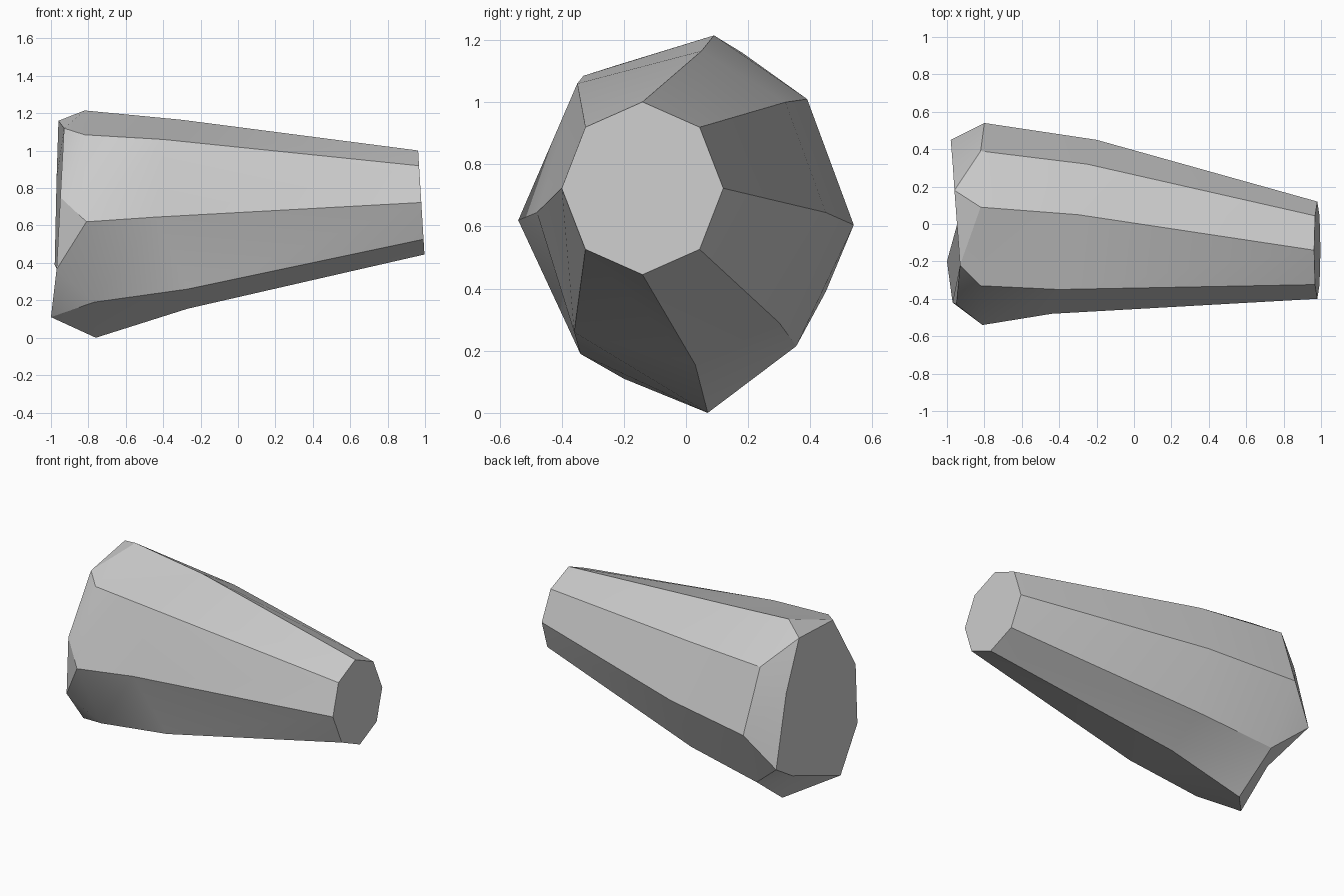
import bpy
import bmesh
from math import sin, cos, pi, radians

if "Cube" in bpy.data.objects:
    bpy.data.objects.remove(bpy.data.objects["Cube"], do_unlink=True)

SIDES = 8

# One plain grey for the whole stone
grey = bpy.data.materials.new("stone_grey")
grey.use_nodes = True
colour = (0.6, 0.6, 0.6, 1)
grey.diffuse_color = colour
grey.node_tree.nodes["Principled BSDF"].inputs["Base Color"].default_value = colour


def tip_ring():
    """Regular octagon at the narrow end, leaning slightly back at the top."""
    ring = []
    for i in range(SIDES):
        angle = 2 * pi * i / SIDES
        ring.append((0.98 - 0.017 * cos(angle),
                     -0.14 + 0.26 * sin(angle),
                     0.723 + 0.278 * cos(angle)))
    return ring


# Cross-sections start at the top and turn towards the back
waist = [(-0.3, 0.05, 1.165), (-0.25, 0.32, 1), (-0.2, 0.45, 0.645), (-0.25, 0.3, 0.29),
         (-0.27, 0.03, 0.155), (-0.27, -0.36, 0.26), (-0.44, -0.48, 0.645), (-0.4, -0.35, 1.06)]
bulge = [(-0.82, 0.09, 1.215), (-0.82, 0.39, 1.01), (-0.8, 0.54, 0.605), (-0.77, 0.355, 0.215),
         (-0.76, 0.07, 0), (-0.77, -0.34, 0.19), (-0.81, -0.54, 0.62), (-0.82, -0.33, 1.085)]
# Chipped wide end, with a dent on its lower back side
chipped_end = [(-0.96, 0.18, 1.16), (-0.97, 0.33, 0.85), (-0.98, 0.45, 0.39), (-0.9, 0.165, 0.22),
               (-1, -0.2, 0.11), (-0.97, -0.42, 0.365), (-0.95, -0.43, 0.75), (-0.93, -0.22, 1.12)]


def loft(name, sections, material):
    """Skin the cross-sections with triangles and cap both ends."""
    bm = bmesh.new()
    rings = [[bm.verts.new(point) for point in section] for section in sections]
    for near, far in zip(rings, rings[1:]):
        for i in range(SIDES):
            j = (i + 1) % SIDES
            bm.faces.new((near[i], near[j], far[i]))
            bm.faces.new((near[j], far[j], far[i]))
    bm.faces.new(rings[0])
    bm.faces.new(rings[-1])
    bmesh.ops.recalc_face_normals(bm, faces=bm.faces)
    mesh = bpy.data.meshes.new(name)
    bm.to_mesh(mesh)
    bm.free()
    mesh.materials.append(material)
    obj = bpy.data.objects.new(name, mesh)
    bpy.context.collection.objects.link(obj)
    return obj


# Tapered stone, lofted from the narrow end to the chipped end
stone = loft("tapered_stone", [tip_ring(), waist, bulge, chipped_end], grey)
bpy.ops.object.select_all(action="DESELECT")
stone.select_set(True)
bpy.context.view_layer.objects.active = stone
bpy.ops.object.shade_smooth_by_angle(angle=radians(25))
